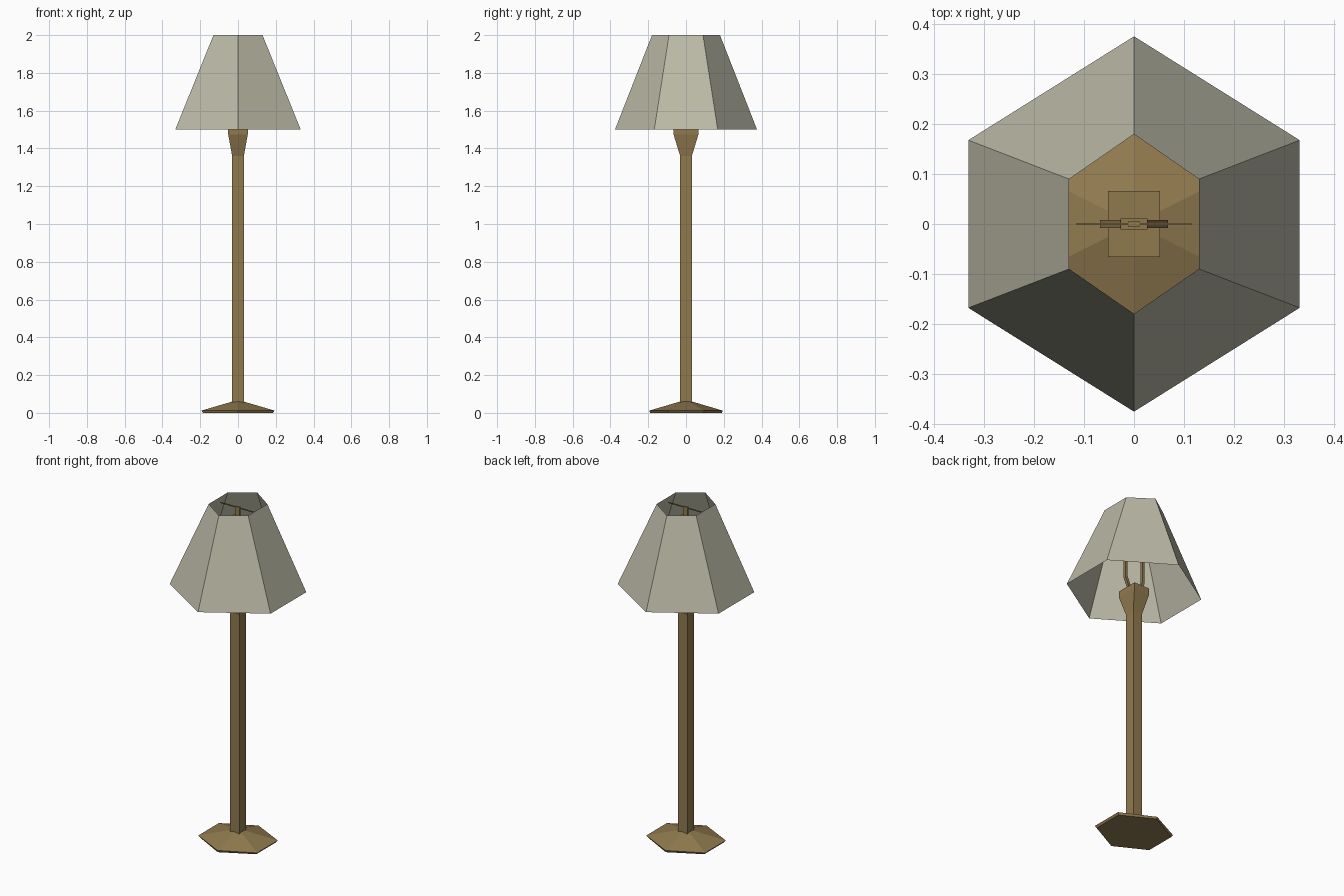
import bpy, bmesh

if "Cube" in bpy.data.objects:
    bpy.data.objects.remove(bpy.data.objects["Cube"])


def material(name, rgb):
    m = bpy.data.materials.new(name)
    m.diffuse_color = (*rgb, 1)
    m.use_nodes = True
    m.node_tree.nodes["Principled BSDF"].inputs["Base Color"].default_value = m.diffuse_color
    return m


BRASS = material("antique_brass", (0.28, 0.195, 0.078))
LINEN = material("pale_linen", (0.50, 0.49, 0.385))


def finish(name, bm, mat):
    me = bpy.data.meshes.new(name)
    bm.to_mesh(me)
    bm.free()
    me.materials.append(mat)
    ob = bpy.data.objects.new(name, me)
    bpy.context.collection.objects.link(ob)
    return ob


def loft(name, rings, mat, capped=True):
    """Skin a stack of counter-clockwise rings, bottom to top."""
    bm = bmesh.new()
    loops = [[bm.verts.new(p) for p in r] for r in rings]
    n = len(loops[0])
    for a, b in zip(loops, loops[1:]):
        for i in range(n):
            j = (i + 1) % n
            bm.faces.new((a[i], a[j], b[j], b[i]))
    if capped:
        bm.faces.new(loops[0][::-1])
        bm.faces.new(loops[-1])
    return finish(name, bm, mat)


def hexagon(x, y_side, y_tip, z):
    return [(x, -y_side, z), (x, y_side, z), (0, y_tip, z),
            (-x, y_side, z), (-x, -y_side, z), (0, -y_tip, z)]


def rect(x, y, z):
    return [(x, -y, z), (x, y, z), (-x, y, z), (-x, -y, z)]


def box(name, x, y, z0, z1, mat):
    return loft(name, [rect(x, y, z0), rect(x, y, z1)], mat)


# Low hexagonal foot
loft("base", [hexagon(0.185, 0.092, 0.19, 0), hexagon(0.194, 0.097, 0.194, 0.012),
              hexagon(0.03, 0.015, 0.032, 0.06)], BRASS)

# Square pole and the flared collar on top of it
box("pole", 0.031, 0.031, 0.04, 1.37, BRASS)
loft("collar", [rect(0.031, 0.031, 1.36), rect(0.052, 0.066, 1.475),
                rect(0.052, 0.066, 1.51)], BRASS)

# Open hexagonal shade
loft("shade", [hexagon(0.332, 0.168, 0.376, 1.5), hexagon(0.13, 0.09, 0.18, 2.0)],
     LINEN, capped=False)

# Harp: two mirrored flat legs bowed around the bulb space
outer = [(0.036, 1.50), (0.068, 1.57), (0.068, 1.82), (0.027, 1.92)]
inner = [(0.018, 1.50), (0.052, 1.575), (0.052, 1.81), (0.012, 1.91)]
for side, s in (("right", 1), ("left", -1)):
    rings = []
    for (xo, zo), (xi, zi) in zip(outer, inner):
        ring = [(s * xo, -0.008, zo), (s * xo, 0.008, zo),
                (s * xi, 0.008, zi), (s * xi, -0.008, zi)]
        rings.append(ring if s > 0 else ring[::-1])
    loft("harp_leg_" + side, rings, BRASS)

# Harp cap, finial post and thin crossbar carrying the shade
box("harp_cap", 0.027, 0.011, 1.905, 1.93, BRASS)
box("finial_post", 0.012, 0.005, 1.93, 1.985, BRASS)
box("shade_crossbar", 0.115, 0.002, 1.976, 1.982, BRASS)
